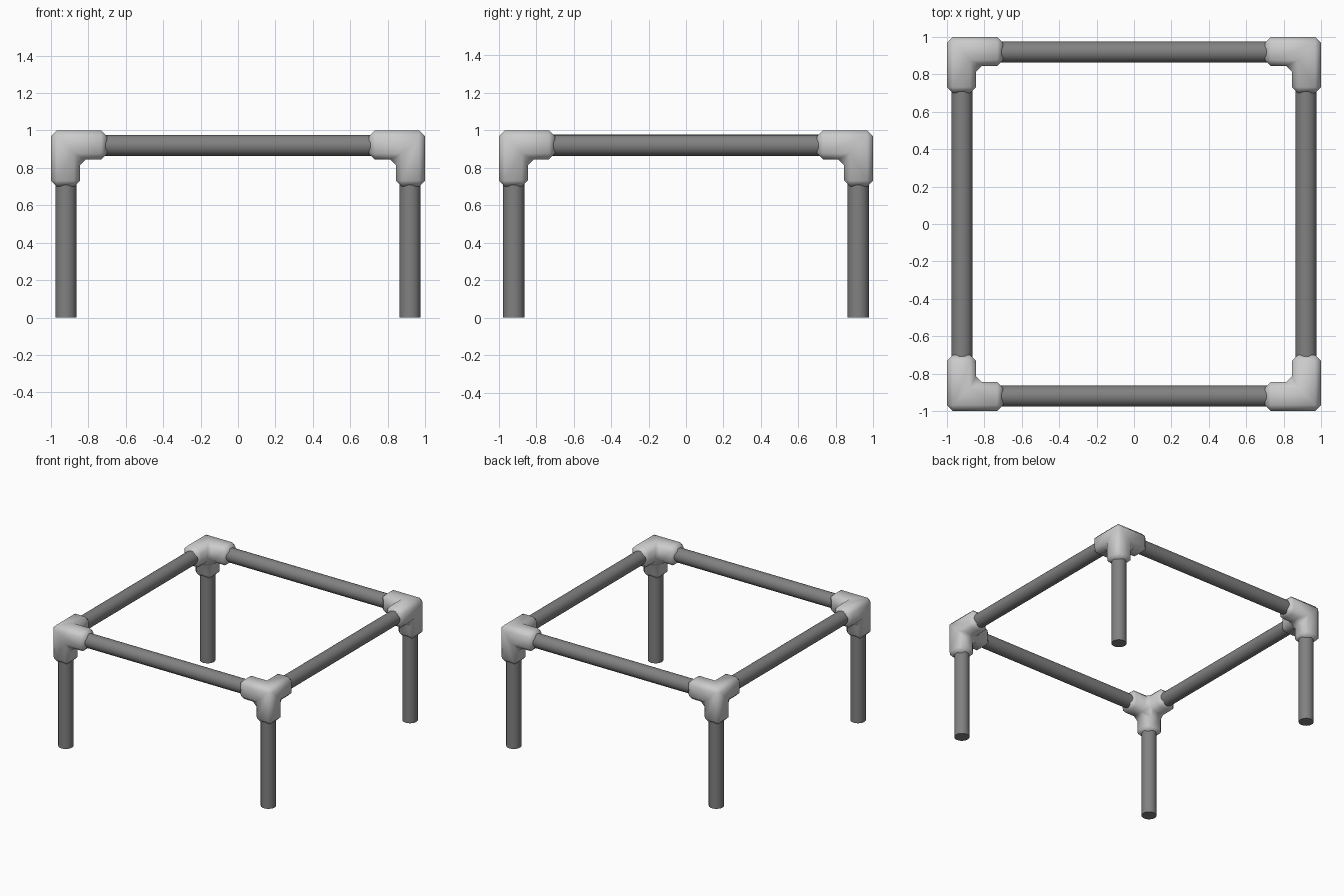
import bpy, bmesh
from math import pi
from mathutils import Vector

if "Cube" in bpy.data.objects:
    bpy.data.objects.remove(bpy.data.objects["Cube"])

C = 0.92       # tube axis offset
R = 0.057      # tube radius
W = 0.845      # inner face of the fitting
E = 0.70       # end of the fitting arms


def grey(name, v):
    m = bpy.data.materials.new(name)
    m.diffuse_color = (v, v, v, 1)
    m.use_nodes = True
    m.node_tree.nodes["Principled BSDF"].inputs["Base Color"].default_value = m.diffuse_color
    return m


DARK = grey("dark_tube", 0.22)
LIGHT = grey("grey_fitting", 0.55)


def finish(ob, mat, angle):
    ob.data.materials.append(mat)
    bpy.ops.object.select_all(action='DESELECT')
    ob.select_set(True)
    bpy.context.view_layer.objects.active = ob
    bpy.ops.object.shade_smooth_by_angle(angle=angle)


def tube(name, a, b):
    a, b = Vector(a), Vector(b)
    bpy.ops.mesh.primitive_cylinder_add(vertices=24, radius=R, depth=(b - a).length,
                                        location=(a + b) / 2)
    ob = bpy.context.object
    ob.name = name
    ob.rotation_euler = (b - a).to_track_quat('Z', 'Y').to_euler()
    finish(ob, DARK, pi / 6)


def corner_fitting(name, sx, sy):
    # cube with three square arms, all edges chamfered
    bm = bmesh.new()
    bmesh.ops.create_cube(bm, size=1)
    for v in bm.verts:
        v.co = Vector([(1 + W) / 2 + c * (1 - W) for c in v.co])
    for axis in range(3):
        d = Vector((0, 0, 0))
        d[axis] = -1
        face = next(f for f in bm.faces if f.normal.dot(d) > 0.9
                    and abs(f.calc_center_median()[axis] - W) < 1e-4)
        res = bmesh.ops.extrude_face_region(bm, geom=[face])
        verts = [g for g in res['geom'] if isinstance(g, bmesh.types.BMVert)]
        bmesh.ops.translate(bm, verts=verts, vec=d * (W - E))
        if face.is_valid:
            bmesh.ops.delete(bm, geom=[face], context='FACES_ONLY')
        bm.normal_update()
    bmesh.ops.dissolve_limit(bm, angle_limit=0.01, verts=bm.verts[:], edges=bm.edges[:])
    bmesh.ops.bevel(bm, geom=bm.edges[:], offset=0.032, segments=1, affect='EDGES',
                    profile=0.5, clamp_overlap=True)
    for v in bm.verts:
        v.co.x *= sx
        v.co.y *= sy
    bmesh.ops.recalc_face_normals(bm, faces=bm.faces[:])
    me = bpy.data.meshes.new(name)
    bm.to_mesh(me)
    bm.free()
    ob = bpy.data.objects.new(name, me)
    bpy.context.collection.objects.link(ob)
    finish(ob, LIGHT, pi / 3)


# legs and corner fittings
for sx, h in ((-1, "left"), (1, "right")):
    for sy, d in ((-1, "front"), (1, "back")):
        tube(f"{d}_{h}_leg", (sx * C, sy * C, 0), (sx * C, sy * C, 0.76))
        corner_fitting(f"{d}_{h}_fitting", sx, sy)

# top rails
for s, n, m in ((-1, "front", "left"), (1, "back", "right")):
    tube(f"{n}_rail", (-0.76, s * C, C), (0.76, s * C, C))
    tube(f"{m}_rail", (s * C, -0.76, C), (s * C, 0.76, C))
